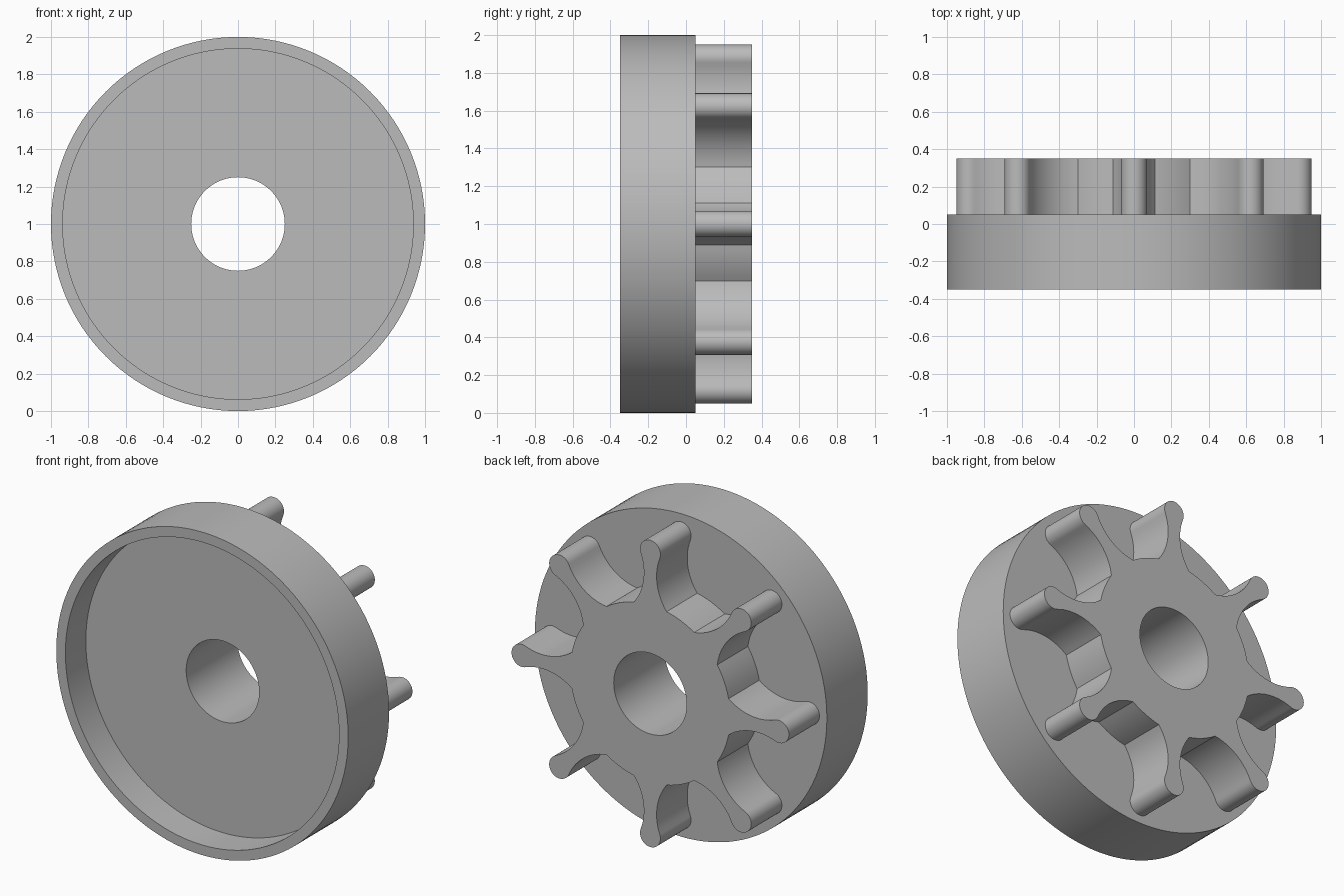
import bpy, bmesh
from math import sin, cos, pi, radians, atan2, hypot
from mathutils import Matrix, Vector

cube = bpy.data.objects.get("Cube")
if cube:
    bpy.data.objects.remove(cube)

grey = bpy.data.materials.new("plain_grey")
grey.use_nodes = True
COLOUR = (0.5, 0.5, 0.5, 1)
grey.diffuse_color = COLOUR
grey.node_tree.nodes["Principled BSDF"].inputs["Base Color"].default_value = COLOUR

CENTRE_Z = 1.0
HOLE_R = 0.25
FRONT, FLOOR, BACK, ARM_END = -0.35, -0.15, 0.05, 0.35


def finish(bm, name):
    """Turn a bmesh into a smooth, sharp-edged object in the wheel's place."""
    bmesh.ops.recalc_face_normals(bm, faces=bm.faces)
    mesh = bpy.data.meshes.new(name)
    bm.to_mesh(mesh)
    bm.free()
    mesh.materials.append(grey)
    obj = bpy.data.objects.new(name, mesh)
    obj.location.z = CENTRE_Z
    bpy.context.collection.objects.link(obj)
    bpy.ops.object.select_all(action='DESELECT')
    obj.select_set(True)
    bpy.context.view_layer.objects.active = obj
    bpy.ops.object.shade_smooth_by_angle(angle=radians(25))
    return obj


def arc(centre, r, start, end, steps):
    return [(centre[0] + r * cos(start + (end - start) * i / steps),
             centre[1] + r * sin(start + (end - start) * i / steps))
            for i in range(steps + 1)]


# Drum: lathed ring with a recessed front and a centre hole
profile = [(HOLE_R, FLOOR), (0.9375, FLOOR), (0.9375, FRONT),
           (1, FRONT), (1, BACK), (HOLE_R, BACK)]
bm = bmesh.new()
verts = [bm.verts.new((r, y, 0)) for r, y in profile]
edges = [bm.edges.new((verts[i - 1], verts[i])) for i in range(len(verts))]
bmesh.ops.spin(bm, geom=verts + edges, cent=(0, 0, 0), axis=(0, 1, 0),
               angle=2 * pi, steps=128, use_merge=True)
bmesh.ops.remove_doubles(bm, verts=bm.verts, dist=1e-5)
finish(bm, "drum")

# Half of one arm: concave flank blending into a round tip
base = Vector((0.537, 0.112))
tip, tip_r = Vector((0.88, 0.07)), 0.07
tip.y = 0
turn = radians(21)
normal = Vector((-sin(turn), cos(turn)))
joint = tip + normal * tip_r
d = base - joint
flank_r = d.length_squared / (2 * d.dot(normal))
flank_c = joint + normal * flank_r
a0 = atan2(base.y - flank_c.y, base.x - flank_c.x)
a1 = atan2(joint.y - flank_c.y, joint.x - flank_c.x)
half = arc(flank_c, flank_r, a0, a1, 14)[:-1]
half += arc(tip, tip_r, pi / 2 + turn, 0, 12)
arm = [(l, -w) for l, w in half] + [(l, w) for l, w in reversed(half[:-1])]

# Full outline: eight arms joined by short hub arcs
hub_r = hypot(*base)
corner = atan2(base.y, base.x)
gap = arc((0, 0), hub_r, corner, pi / 4 - corner, 6)[1:-1]
outline = []
for k in range(8):
    turn_k = Matrix.Rotation(k * pi / 4, 2)
    outline += [turn_k @ Vector(p) for p in arm + gap]
hole = arc((0, 0), HOLE_R, 0, 2 * pi, 128)[:-1]

# Spider: outline with hole, filled and extruded
bm = bmesh.new()
edges = []
for loop in (outline, hole):
    vs = [bm.verts.new((x, BACK, z)) for x, z in loop]
    edges += [bm.edges.new((vs[i - 1], vs[i])) for i in range(len(vs))]
bmesh.ops.triangle_fill(bm, edges=edges, use_beauty=True, normal=(0, 1, 0))
ext = bmesh.ops.extrude_face_region(bm, geom=bm.faces[:], use_keep_orig=True)
top = [v for v in ext["geom"] if isinstance(v, bmesh.types.BMVert)]
bmesh.ops.translate(bm, verts=top, vec=(0, ARM_END - BACK, 0))
finish(bm, "arm_spider")
